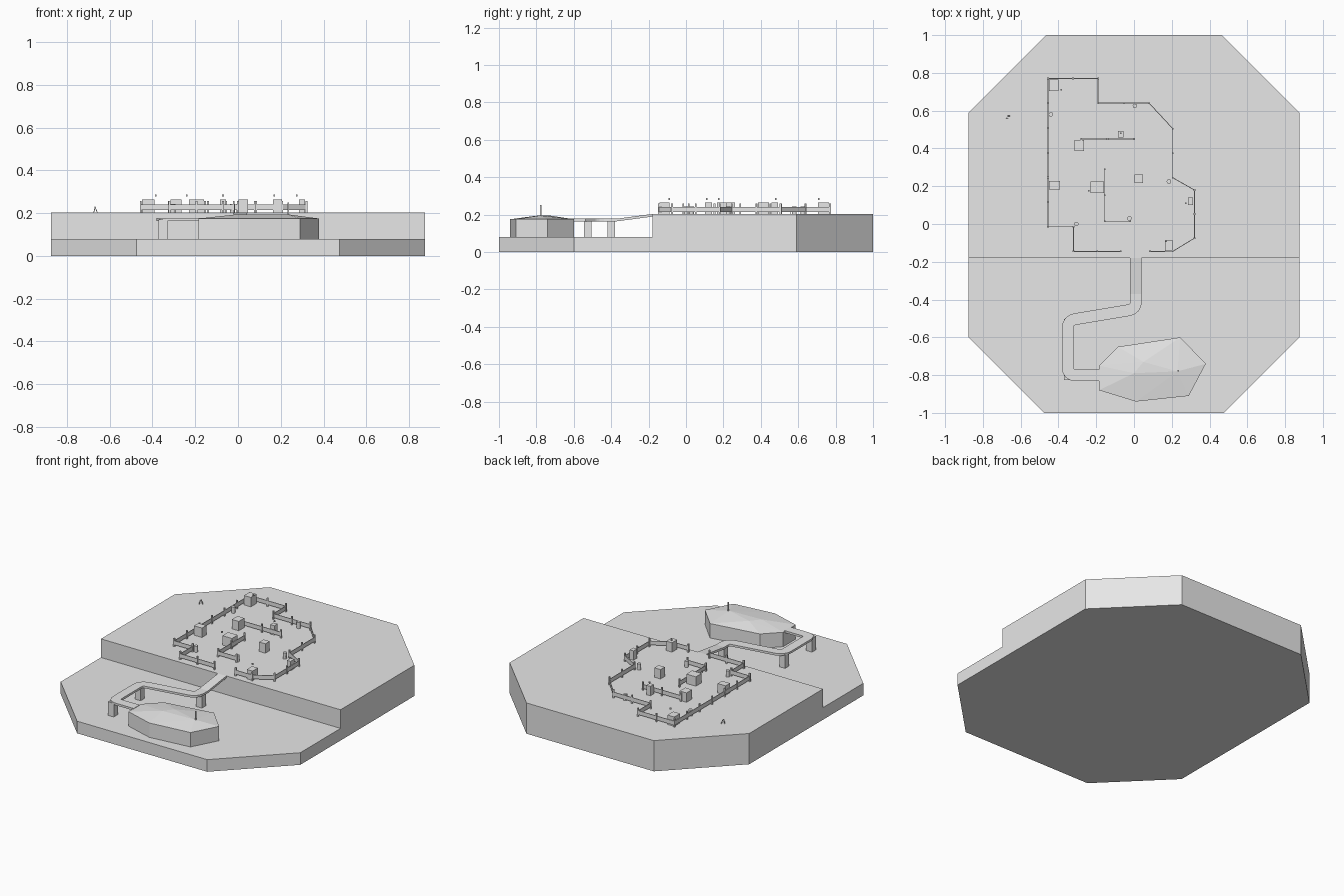
import bpy, bmesh
from mathutils import Vector

cube = bpy.data.objects.get("Cube")
if cube:
    bpy.data.objects.remove(cube, do_unlink=True)

stone = bpy.data.materials.new("plain_grey")
stone.use_nodes = True
GREY = (0.8, 0.8, 0.8, 1)
stone.diffuse_color = GREY
stone.node_tree.nodes["Principled BSDF"].inputs["Base Color"].default_value = GREY

GROUND, LOW = 0.203, 0.08


def finish(name, bm):
    bmesh.ops.recalc_face_normals(bm, faces=bm.faces[:])
    mesh = bpy.data.meshes.new(name)
    bm.to_mesh(mesh)
    bm.free()
    mesh.materials.append(stone)
    obj = bpy.data.objects.new(name, mesh)
    bpy.context.collection.objects.link(obj)
    return obj


def add_box(bm, x, y, z0, z1, sx, sy, direction=None):
    """Upright box, its local x turned towards an optional direction."""
    along = Vector((1, 0)) if direction is None else direction
    side = Vector((-along.y, along.x))
    verts = bmesh.ops.create_cube(bm, size=1)["verts"]
    for v in verts:
        flat = Vector((x, y)) + along * v.co.x * sx + side * v.co.y * sy
        v.co = (flat.x, flat.y, z0 + (v.co.z + 0.5) * (z1 - z0))


# Terrain: stepped side profile pulled across, then the corners cut off
bm = bmesh.new()
profile = [(-1, 0), (1, 0), (1, GROUND), (-0.18, GROUND), (-0.18, LOW), (-1, LOW)]
face = bm.faces.new([bm.verts.new((-0.875, y, z)) for y, z in profile])
pulled = bmesh.ops.extrude_face_region(bm, geom=[face])["geom"]
bmesh.ops.translate(bm, vec=(1.75, 0, 0),
                    verts=[g for g in pulled if isinstance(g, bmesh.types.BMVert)])
for side in (-1, 1):
    for point, normal in (((side * 0.875, 0.59, 0), (side, 1, 0)),
                          ((side * 0.875, -0.6, 0), (side, -1, 0))):
        cut = bmesh.ops.bisect_plane(bm, geom=bm.verts[:] + bm.edges[:] + bm.faces[:],
                                     plane_co=point, plane_no=normal, clear_outer=True)
        edges = [g for g in cut["geom_cut"] if isinstance(g, bmesh.types.BMEdge)]
        bmesh.ops.holes_fill(bm, edges=edges, sides=0)
finish("stepped_terrain", bm)

# Lower building with a shallow faceted roof
outline = [(-0.185, -0.88), (0.01, -0.94), (0.29, -0.91), (0.38, -0.74),
           (0.245, -0.6), (-0.085, -0.65), (-0.185, -0.75)]
ridge = [(0.0, -0.79), (0.05, -0.73), (0.23, -0.78)]
bm = bmesh.new()
for x, y in outline:
    for z in (LOW, 0.175):
        bm.verts.new((x, y, z))
for x, y in ridge:
    bm.verts.new((x, y, 0.195))
bmesh.ops.convex_hull(bm, input=bm.verts[:])
finish("faceted_building", bm)

bm = bmesh.new()
add_box(bm, 0.235, -0.777, 0.185, 0.25, 0.007, 0.007)
finish("roof_mast", bm)

# Raised walkway: rounded centre line swept with a flat rectangular section
route = [Vector(p) for p in ((0.01, -0.18, GROUND), (0.01, -0.37, 0.178),
                             (0.01, -0.45, 0.178), (-0.35, -0.51, 0.178),
                             (-0.35, -0.8, 0.178), (-0.18, -0.8, 0.178))]
path = route[:2]
for before, corner, after in zip(route[1:], route[2:], route[3:]):
    start = corner + (before - corner).normalized() * 0.04
    end = corner + (after - corner).normalized() * 0.04
    for i in range(5):
        t = i / 4
        path.append(start * (1 - t) ** 2 + corner * 2 * t * (1 - t) + end * t * t)
path.append(route[-1])
bm = bmesh.new()
rings = []
for i, p in enumerate(path):
    d = path[min(i + 1, len(path) - 1)] - path[max(i - 1, 0)]
    side = Vector((-d.y, d.x, 0)).normalized() * 0.031
    drop = Vector((0, 0, 0.014))
    rings.append([bm.verts.new(c) for c in
                  (p + side, p - side, p - side - drop, p + side - drop)])
for a, b in zip(rings, rings[1:]):
    for k in range(4):
        bm.faces.new((a[k], a[(k + 1) % 4], b[(k + 1) % 4], b[k]))
bm.faces.new(rings[0])
bm.faces.new(rings[-1])
finish("raised_walkway", bm)

bm = bmesh.new()
for x, y in ((0.01, -0.4), (-0.35, -0.525), (-0.35, -0.805)):
    add_box(bm, x, y, LOW, 0.17, 0.042, 0.042)
finish("walkway_pillars", bm)

# Fences: thin raised panels between square posts
runs = {
    "outer_fence": [(-0.07, -0.145), (-0.32, -0.145), (-0.32, -0.015), (-0.455, -0.015),
                    (-0.455, 0.77), (-0.19, 0.77), (-0.19, 0.64), (0.08, 0.64),
                    (0.205, 0.505), (0.205, 0.245), (0.32, 0.18), (0.32, -0.075),
                    (0.205, -0.145), (0.085, -0.145)],
    "inner_fence_back": [(-0.28, 0.45), (0.0, 0.45)],
    "inner_fence_middle": [(-0.155, 0.29), (-0.155, 0.015), (-0.02, 0.015)],
}
for name, points in runs.items():
    bm = bmesh.new()
    pts = [Vector(p) for p in points]
    for a, b in zip(pts, pts[1:]):
        d = b - a
        mid = (a + b) / 2
        add_box(bm, mid.x, mid.y, 0.214, 0.241, d.length, 0.004, d.normalized())
        count = max(1, round(d.length / 0.135))
        for i in range(count):
            p = a + d * i / count
            add_box(bm, p.x, p.y, GROUND, 0.258, 0.009, 0.009)
    add_box(bm, pts[-1].x, pts[-1].y, GROUND, 0.258, 0.009, 0.009)
    finish(name, bm)

# Block huts inside the fence
huts = [(-0.425, 0.735, 0.05, 0.06), (-0.29, 0.415, 0.05, 0.058),
        (-0.07, 0.475, 0.03, 0.035), (-0.42, 0.205, 0.058, 0.045),
        (-0.195, 0.195, 0.07, 0.06), (0.025, 0.24, 0.045, 0.045),
        (0.3, 0.12, 0.027, 0.038), (0.185, -0.115, 0.042, 0.055)]
bm = bmesh.new()
for x, y, sx, sy in huts:
    add_box(bm, x, y, GROUND, 0.265, sx, sy)
finish("block_huts", bm)

# Round barrels
bm = bmesh.new()
for x, y in ((0.005, 0.625), (-0.44, 0.58), (0.185, 0.225), (-0.025, 0.03), (-0.305, 0.0)):
    made = bmesh.ops.create_cone(bm, cap_ends=True, segments=12, radius1=0.012,
                                 radius2=0.012, depth=0.04)
    bmesh.ops.translate(bm, verts=made["verts"], vec=(x, y, GROUND + 0.02))
finish("barrels", bm)

# Small markers hovering over the huts
bm = bmesh.new()
for x, y in ((-0.385, 0.71), (-0.24, 0.175), (0.275, 0.11), (-0.07, 0.48), (0.17, -0.09)):
    add_box(bm, x, y, 0.278, 0.288, 0.008, 0.008)
finish("hover_markers", bm)

# Leaning stakes outside the fence
bm = bmesh.new()
for x, y, lean in ((-0.675, 0.56, 0.008), (-0.658, 0.572, -0.012)):
    add_box(bm, x, y, GROUND, 0.232, 0.004, 0.004)
    for v in bm.verts[-8:]:
        if v.co.z > 0.22:
            v.co.x += lean
finish("leaning_stakes", bm)
